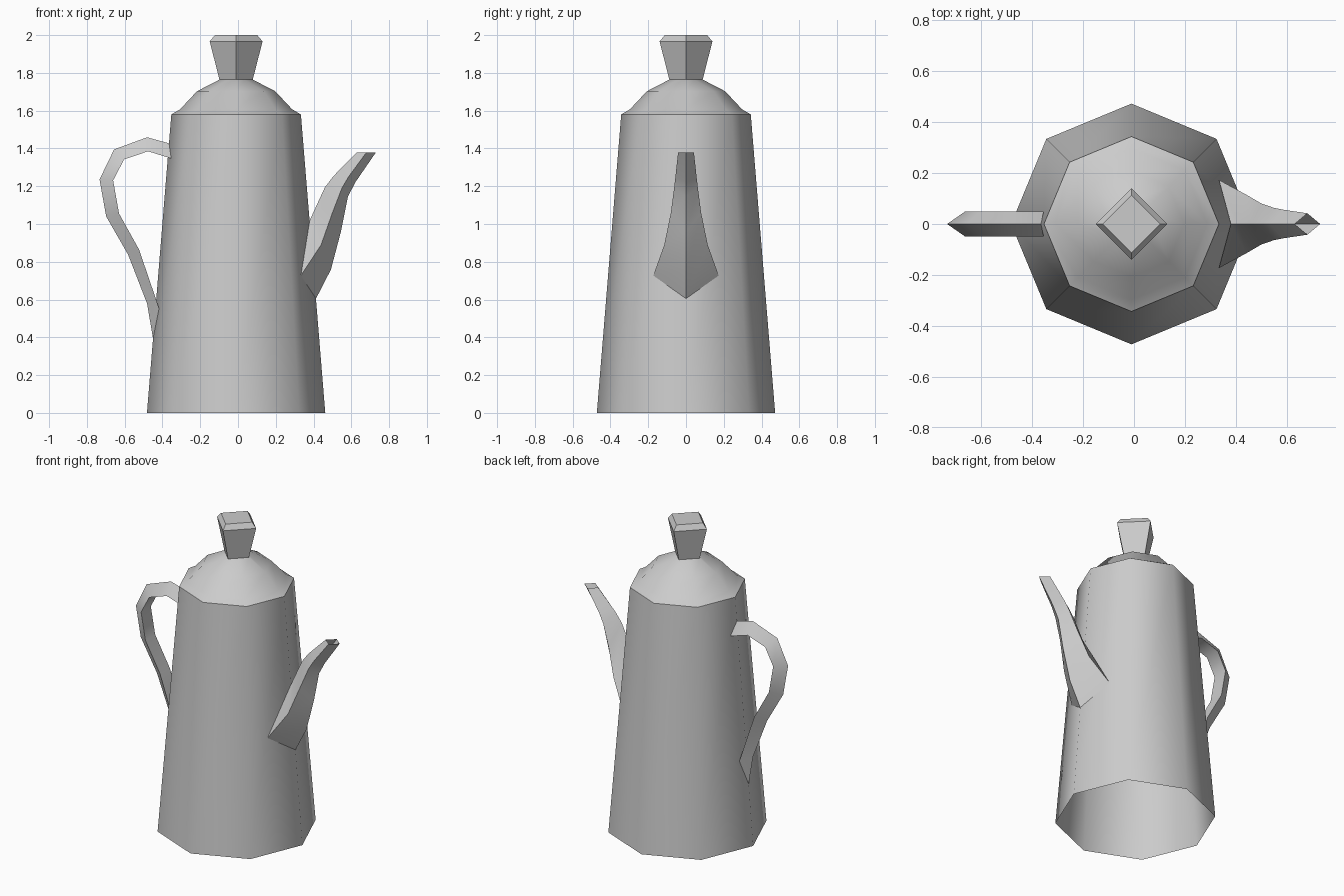
import bpy, bmesh
from math import radians, cos, sin, pi

if "Cube" in bpy.data.objects:
    bpy.data.objects.remove(bpy.data.objects["Cube"])

CX = -0.01  # axis of the pot body


def loft(name, rings, angle, cap_end=False):
    """Skin a list of equal-length closed rings into one object."""
    bm = bmesh.new()
    rows = [[bm.verts.new(p) for p in ring] for ring in rings]
    n = len(rows[0])
    for a, b in zip(rows, rows[1:]):
        for i in range(n):
            j = (i + 1) % n
            bm.faces.new((a[i], a[j], b[j], b[i]))
    if cap_end:
        bm.faces.new(rows[-1])
    bmesh.ops.recalc_face_normals(bm, faces=bm.faces)
    mesh = bpy.data.meshes.new(name)
    bm.to_mesh(mesh)
    bm.free()
    ob = bpy.data.objects.new(name, mesh)
    bpy.context.collection.objects.link(ob)
    bpy.ops.object.select_all(action='DESELECT')
    bpy.context.view_layer.objects.active = ob
    ob.select_set(True)
    if angle:
        bpy.ops.object.shade_smooth_by_angle(angle=radians(angle))
    return ob


def ring(r, z, sides, odd=1.0):
    """Polygon ring with corners on the axes; odd scales every second corner."""
    out = []
    for i in range(sides):
        q = r * (odd if i % 2 else 1.0)
        a = 2 * pi * i / sides
        out.append((CX + q * cos(a), q * sin(a), z))
    return out


# Body: tapered octagonal shell, open underneath
loft("body", [ring(0.472, 0, 8), ring(0.343, 1.58, 8)], 50)

# Lid: octagonal dome that closes into the square foot of the knob
loft("lid", [ring(0.343, 1.58, 8), ring(0.297, 1.607, 8),
             ring(0.207, 1.703, 8), ring(0.087, 1.765, 8, cos(pi / 4))], 50)

# Knob: flared square block with a bevelled top
loft("knob", [ring(0.087, 1.76, 4), ring(0.14, 1.967, 4),
              ring(0.112, 2.0, 4)], 0, cap_end=True)

# Handle: triangular section, (outer x, z, inner x, z) along the path
handle = [(-.365, 1.427, -.354, 1.347), (-.481, 1.459, -.476, 1.385),
          (-.656, 1.395, -.603, 1.342), (-.733, 1.236, -.661, 1.231),
          (-.698, 1.040, -.630, 1.056), (-.582, .838, -.524, .865),
          (-.481, .578, -.455, .663), (-.450, .393, -.418, .552)]
loft("handle", [[(ox, 0, oz), (ix, 0.05, iz), (ix, -0.05, iz)]
                for ox, oz, ix, iz in handle], 50)

# Spout: diamond section, (outer x, z, side x, half width, z, inner x, z)
spout = [(.413, .605, .333, .173, .727, .380, 1.020),
         (.492, .759, .440, .115, .890, .412, 1.090),
         (.545, .960, .500, .080, 1.060, .460, 1.194),
         (.582, 1.146, .550, .063, 1.190, .505, 1.253),
         (.624, 1.225, .585, .056, 1.250, .531, 1.280),
         (.730, 1.379, .680, .042, 1.379, .630, 1.379)]
loft("spout", [[(ox, 0, oz), (sx, w, sz), (ix, 0, iz), (sx, -w, sz)]
               for ox, oz, sx, w, sz, ix, iz in spout], 50)
